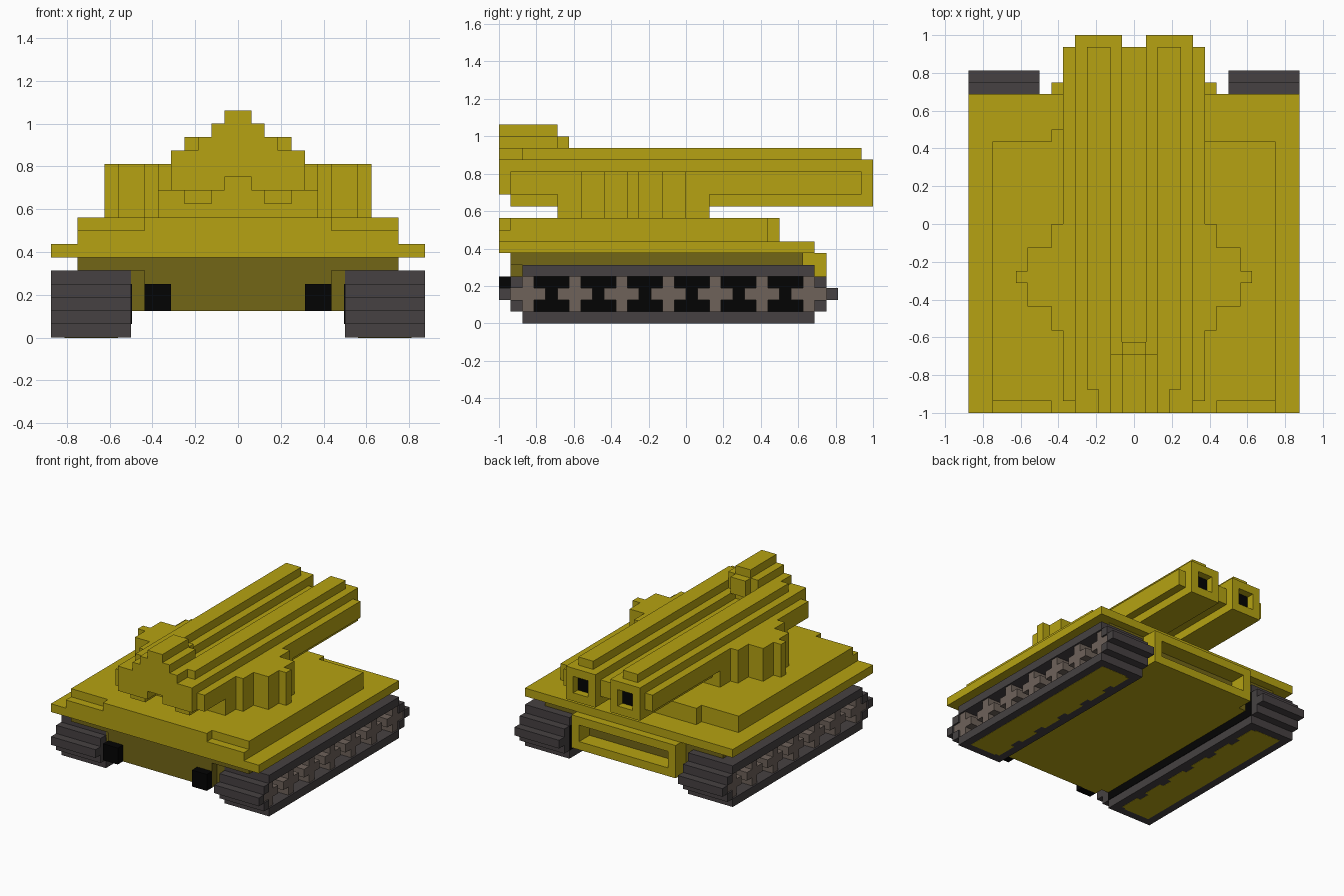
import bpy, bmesh

if "Cube" in bpy.data.objects:
    bpy.data.objects.remove(bpy.data.objects["Cube"])

U = 1 / 16  # the model sits on a 1/16 grid; sizes below are in grid units


def material(name, rgb):
    m = bpy.data.materials.new(name)
    m.diffuse_color = (*rgb, 1)
    m.use_nodes = True
    m.node_tree.nodes["Principled BSDF"].inputs["Base Color"].default_value = m.diffuse_color
    return m


OLIVE = material("olive paint", (0.465, 0.365, 0.006))
HULL = material("dark olive", (0.170, 0.132, 0.008))
TRACK = material("track grey", (0.061, 0.053, 0.054))
WHEEL = material("wheel brown grey", (0.156, 0.122, 0.102))
BLACK = material("black", (0.001, 0.001, 0.001))


def part(name, mat, boxes, mirror=False, bottom=None):
    """One object from boxes given as (x0, x1, y0, y1, z0, z1)."""
    bm = bmesh.new()
    for x0, x1, y0, y1, z0, z1 in boxes:
        for s in ((1, -1) if mirror else (1,)):
            lo, hi = (x0, x1) if s == 1 else (-x1, -x0)
            vs = bmesh.ops.create_cube(bm, size=1)["verts"]
            for v in vs:
                v.co = ((hi if v.co.x > 0 else lo) * U,
                        (y1 if v.co.y > 0 else y0) * U,
                        (z1 if v.co.z > 0 else z0) * U)
    me = bpy.data.meshes.new(name)
    bm.normal_update()
    if bottom:  # downward faces get the second colour
        for f in bm.faces:
            f.material_index = int(f.normal.z < -0.5)
    bm.to_mesh(me)
    bm.free()
    me.materials.append(mat)
    if bottom:
        me.materials.append(bottom)
    ob = bpy.data.objects.new(name, me)
    bpy.context.collection.objects.link(ob)
    return ob


def frame(x0, x1, z0, z1, hx0, hx1, hz0, hz1, y0, y1):
    """Four boxes making a rectangular frame that faces along y."""
    return [(x0, hx0, y0, y1, z0, z1), (hx1, x1, y0, y1, z0, z1),
            (hx0, hx1, y0, y1, z0, hz0), (hx0, hx1, y0, y1, hz1, z1)]


WHEEL_Y = [-13.5 + 4 * i for i in range(7)]

# Tracks: stepped belt with an open outer side
belt = [(8, 14, -14, 11, 4, 5), (8, 14, -14, 11, 0, 1)]
for z, a, b in ((1, -15, 12), (2, -16, 13), (3, -15, 12)):
    belt += [(8, 12, a, b, z, z + 1),
             (12, 14, a, a + 1, z, z + 1), (12, 14, b - 1, b, z, z + 1)]
part("tracks", TRACK, belt, True)
part("track_outer_wall", BLACK, [(12, 12.1, -14, 11, 1, 4)], True)
part("track_inner_wall", BLACK, [(7.95, 8, -14, 11, 1, 4)], True)

# Painted panel under each track, with a notch beside each wheel
panel = [(9.5, 13, -13, 10, -0.02, 0.05)]
for a, b in zip(WHEEL_Y, WHEEL_Y[1:]):
    panel.append((9, 9.5, a + 0.7, b - 0.7, -0.02, 0.05))
part("track_underside_panel", OLIVE, panel, True)

# Road wheels: seven crosses per side
wheels = []
for y in WHEEL_Y:
    wheels += [(12, 13.8, y - 0.5, y + 0.5, 1, 4),
               (12, 13.8, y - 1.5, y - 0.5, 2, 3),
               (12, 13.8, y + 0.5, y + 1.5, 2, 3)]
part("road_wheels", WHEEL, wheels, True)

# Hull, with blocks at the front and a recessed frame at the back
part("hull", HULL, [(-7, 7, -15, 10, 2, 6)], bottom=OLIVE)
part("hull_side", HULL, [(7, 8, -14, 10, 2, 5)], True, bottom=OLIVE)
part("hull_side_strip", HULL, [(7, 12, -15, 10, 5, 6)], True)
part("front_blocks", BLACK, [(5, 7, -16, -15, 2, 4)], True)
part("back_frame", OLIVE, frame(-7, 7, 2, 6, -6, 6, 3, 5, 10, 12))

# Deck plates
part("lower_deck", OLIVE, [(-14, 14, -16, 11, 6, 7)])
part("upper_deck", OLIVE, [(-12, 12, -16, 7, 7, 8), (-12, 12, -15, 7, 8, 9),
                           (-7, 7, -16, -15, 8, 9), (-7, 6, 7, 8, 7, 9)])

# Turret core and stepped side bulges
part("turret_core", OLIVE, [(-6, 6, -11, 2, 9, 13)])
part("turret_bulges", OLIVE, [(6, 7, -9, 0, 9, 13), (7, 9, -7, -2, 9, 13),
                              (9, 10, -5, -4, 9, 13)], True)

# Twin barrels with ridges and open muzzles
part("barrels", OLIVE, [(1, 5, -11, 15, 10, 14)]
     + frame(1, 5, 10, 14, 2, 4, 11, 13, 15, 16), True)
part("barrel_top_ridges", OLIVE, [(2, 4, -14, 15, 14, 15)], True)
part("barrel_side_ridges", OLIVE, [(5, 6, -15, 15, 11, 13)], True)
part("barrel_bridge", OLIVE, [(-1, 1, -11, 15, 11, 13)])
part("muzzle_bores", BLACK, [(2, 4, 15, 15.1, 11, 13)], True)

# Breech block behind the barrels
part("breech", OLIVE, [(1, 5, -16, -11, 11, 14), (2, 4, -15, -11, 10, 11)], True)
part("breech_bridge", OLIVE, [(-1, 1, -16, -11, 12, 14)])

# Stepped sight on top of the breech
part("sight", OLIVE, [(-3, 3, -16, -14, 14, 15), (-2, 2, -14, -11, 14, 15),
                      (-2, 2, -16, -11, 15, 16), (-1, 1, -16, -11, 16, 17),
                      (-1, 1, -11, -10, 14, 16)])
